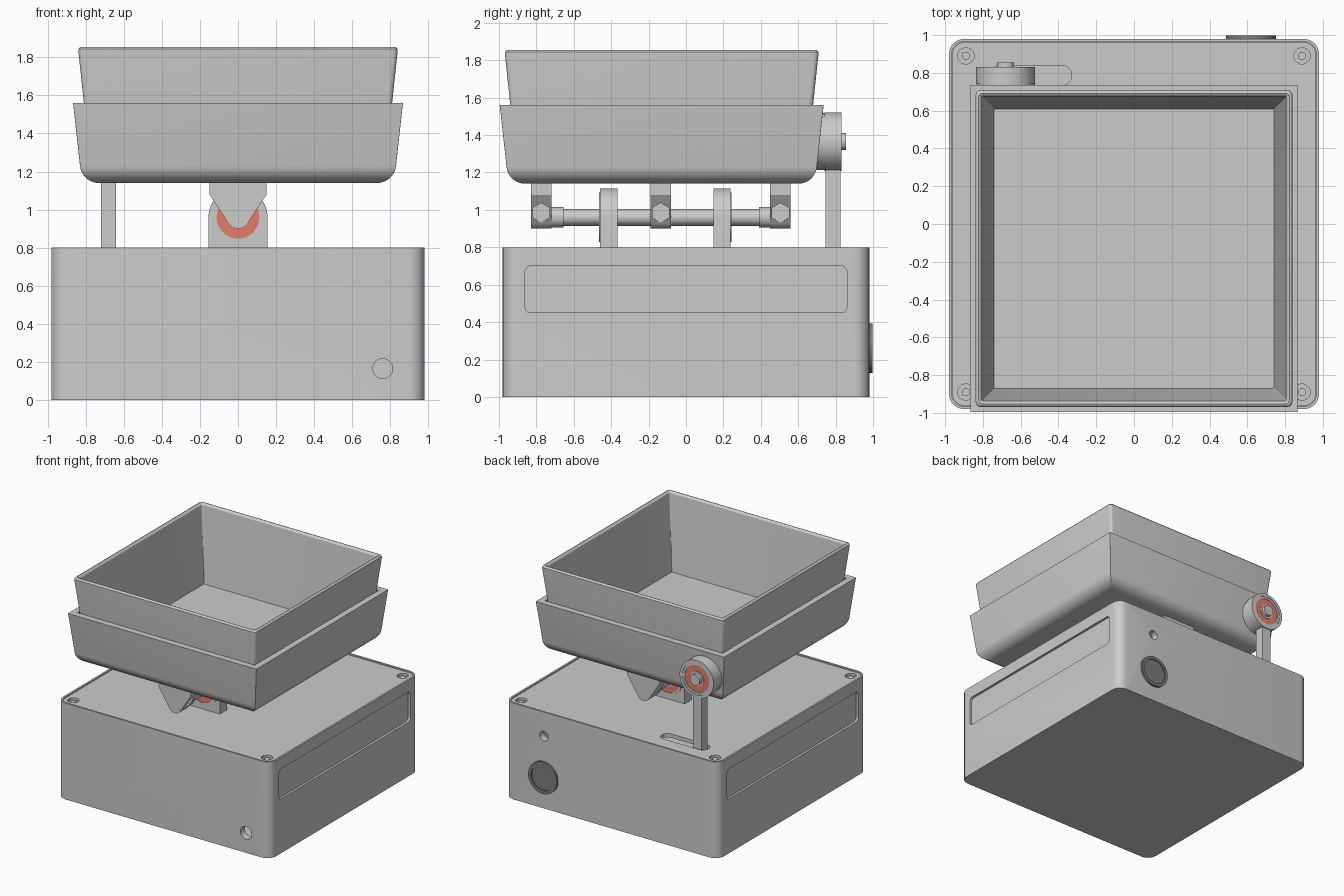
import bpy, bmesh
from math import sin, cos, pi, radians

if "Cube" in bpy.data.objects:
    bpy.data.objects.remove(bpy.data.objects["Cube"])


def material(name, color):
    m = bpy.data.materials.new(name)
    m.diffuse_color = (*color, 1)
    m.use_nodes = True
    m.node_tree.nodes["Principled BSDF"].inputs["Base Color"].default_value = m.diffuse_color
    return m


RED = material("bearing_red", (0.8, 0.2, 0.13))
DARK = material("dark_grey", (0.2, 0.2, 0.2))


def finish(name, bm, mat=None):
    bmesh.ops.recalc_face_normals(bm, faces=bm.faces)
    mesh = bpy.data.meshes.new(name)
    bm.to_mesh(mesh)
    bm.free()
    ob = bpy.data.objects.new(name, mesh)
    bpy.context.collection.objects.link(ob)
    if mat:
        mesh.materials.append(mat)
    smooth(ob)
    return ob


def smooth(ob):
    bpy.ops.object.select_all(action='DESELECT')
    ob.select_set(True)
    bpy.context.view_layer.objects.active = ob
    bpy.ops.object.shade_smooth_by_angle(angle=radians(30))


def arc(cx, cy, r, a0, a1, n=16):
    return [(cx + r * cos(radians(a0 + (a1 - a0) * i / n)),
             cy + r * sin(radians(a0 + (a1 - a0) * i / n))) for i in range(n + 1)]


def rrect(x0, y0, x1, y1, r, n=6):
    return (arc(x1 - r, y1 - r, r, 0, 90, n) + arc(x0 + r, y1 - r, r, 90, 180, n)
            + arc(x0 + r, y0 + r, r, 180, 270, n) + arc(x1 - r, y0 + r, r, 270, 360, n))


def circle(cx, cy, r, n=48):
    return arc(cx, cy, r, 0, 360, n)[:-1]


PLACE = {'x': lambda p, d: (d, p[0], p[1]),
         'y': lambda p, d: (p[0], d, p[1]),
         'z': lambda p, d: (p[0], p[1], d)}


def skin(name, rings, cap=True, mat=None):
    """Join equal rings of 3D points; cap the ends or close the loop."""
    bm = bmesh.new()
    vs = [[bm.verts.new(p) for p in ring] for ring in rings]
    n = len(vs[0])
    pairs = list(zip(vs, vs[1:])) + ([] if cap else [(vs[-1], vs[0])])
    for a, b in pairs:
        for i in range(n):
            j = (i + 1) % n
            bm.faces.new((a[i], a[j], b[j], b[i]))
    if cap:
        bm.faces.new(vs[0])
        bm.faces.new(vs[-1])
    return finish(name, bm, mat)


def prism(name, pts, axis, a, b, mat=None):
    return skin(name, [[PLACE[axis](p, d) for p in pts] for d in (a, b)], True, mat)


def tube(name, cx, cz, r_out, r_in, y0, y1, mat=None):
    prof = [(r_out, y0), (r_out, y1), (r_in, y1), (r_in, y0)]
    return skin(name, [[PLACE['y'](p, y) for p in circle(cx, cz, r)] for r, y in prof], False, mat)


def loft(name, prof, cy=0.0):
    """Stack rounded squares given as (half size, height, corner radius)."""
    return skin(name, [[(x, y + cy, z) for x, y in rrect(-h, -h, h, h, r)] for h, z, r in prof])


def cut(ob, *cutters):
    for c in cutters:
        m = ob.modifiers.new("cut", 'BOOLEAN')
        m.operation, m.object, m.solver = 'DIFFERENCE', c, 'EXACT'
        bpy.context.view_layer.objects.active = ob
        bpy.ops.object.modifier_apply(modifier=m.name)
        bpy.data.objects.remove(c)
    smooth(ob)


# hollow case with lid ledge, side recesses and front/back holes
case = loft("case", [(0.98, 0, 0.08), (0.98, 0.8, 0.08), (0.965, 0.8, 0.065), (0.965, 0.76, 0.065),
                     (0.92, 0.76, 0.03), (0.92, 0.05, 0.03)])
panel = rrect(-0.86, 0.45, 0.86, 0.7, 0.03)
cut(case,
    prism("recess_cut", panel, 'x', 0.96, 1.1), prism("recess_cut", panel, 'x', -1.1, -0.96),
    prism("front_hole_cut", circle(0.76, 0.165, 0.052), 'y', -1.1, -0.85),
    prism("back_hole_cut", circle(0.62, 0.6, 0.04), 'y', 0.85, 1.1))

# lid with arm slot and corner screw holes
lid = loft("lid", [(0.962, 0.76, 0.062), (0.962, 0.792, 0.062)])
cut(lid, prism("slot_cut", rrect(-0.76, 0.735, -0.33, 0.84, 0.052, 10), 'z', 0.7, 0.9))
for sx in (-1, 1):
    for sy in (-1, 1):
        x, y = 0.89 * sx, 0.89 * sy
        cut(lid, prism("screw_cut", circle(x, y, 0.043, 24), 'z', 0.772, 0.9))
        prism("lid_screw", circle(x, y, 0.022, 24), 'z', 0.765, 0.782)

# round push button on the back
tube("button_ring", 0.62, 0.26, 0.132, 0.105, 0.97, 0.998, DARK)
prism("button_cap", circle(0.62, 0.26, 0.106), 'y', 0.92, 0.99, DARK)

# lower tray: sharp upright corners, rounded bottom edge
CY = -0.13
tiny = 0.002
lower = [(h, z, tiny) for h, z in arc(0.73, 1.24, 0.1, -90, -6, 10)]
lower += [(0.866, 1.56, tiny), (0.815, 1.56, tiny), (0.776, 1.19, tiny)]
loft("lower_tray", lower, CY)

# upper tray nested inside it
loft("upper_tray", [(0.77, 1.19, 0.025), (0.838, 1.83, 0.025), (0.838, 1.843, 0.025), (0.831, 1.852, 0.022),
                    (0.822, 1.855, 0.018), (0.815, 1.852, 0.014), (0.806, 1.84, 0.008),
                    (0.74, 1.225, 0.005)], CY)

# hinge shaft with spacers
HZ = 0.96
prism("hinge_shaft", circle(0, HZ, 0.045), 'y', -0.82, 0.555)
for y0, y1 in ((-0.73, -0.655), (0.39, 0.46)):
    tube("shaft_spacer", 0, HZ, 0.055, 0.044, y0, y1)

# tray brackets with hexagonal nut pockets
bracket = [(-0.15, 1.15), (0.15, 1.15), (0.15, 1.08)]
bracket += arc(0, HZ, 0.06, -35, -145, 12) + [(-0.15, 1.08)]
for y in (-0.775, -0.135, 0.505):
    b = prism("tray_bracket", bracket, 'y', y - 0.055, y + 0.055)
    hexagon = [(y + 0.052 * sin(i * pi / 3), 0.985 + 0.052 * cos(i * pi / 3)) for i in range(6)]
    cut(b, prism("nut_cut", hexagon, 'x', 0.052, 0.2))


# bearing: outer race, red shield, inner race
def bearing(cx, cz, y0, y1):
    tube("bearing_outer_race", cx, cz, 0.132, 0.112, y0, y1)
    tube("bearing_shield", cx, cz, 0.114, 0.06, y0 + 0.004, y1 - 0.004, RED)
    tube("bearing_inner_race", cx, cz, 0.062, 0.044, y0, y1)


# lid supports holding the shaft bearings
support = [(-0.155, 0.785), (0.155, 0.785)] + arc(0, HZ, 0.155, 0, 180, 32)
for y, shift in ((-0.413, -0.006), (0.192, 0.006)):
    s = prism("bearing_support", support, 'y', y - 0.046, y + 0.046)
    cut(s, prism("bearing_cut", circle(0, HZ, 0.131), 'y', y - 0.2, y + 0.2))
    bearing(0, HZ, y - 0.046 + shift, y + 0.046 + shift)

# lift arm: post through the slot, bearing housing and tray pin
AX, AZ = -0.68, 1.365
prism("arm_post", [(-0.72, 0.745), (-0.64, 0.745), (-0.64, 0.825), (-0.72, 0.825)], 'z', 0.4, 1.225)
tube("arm_housing", AX, AZ, 0.156, 0.131, 0.74, 0.832)
bearing(AX, AZ, 0.745, 0.828)
prism("tray_boss", circle(AX, AZ, 0.152), 'y', 0.665, 0.741)
prism("tray_pin", circle(AX, AZ, 0.045), 'y', 0.7, 0.855)
